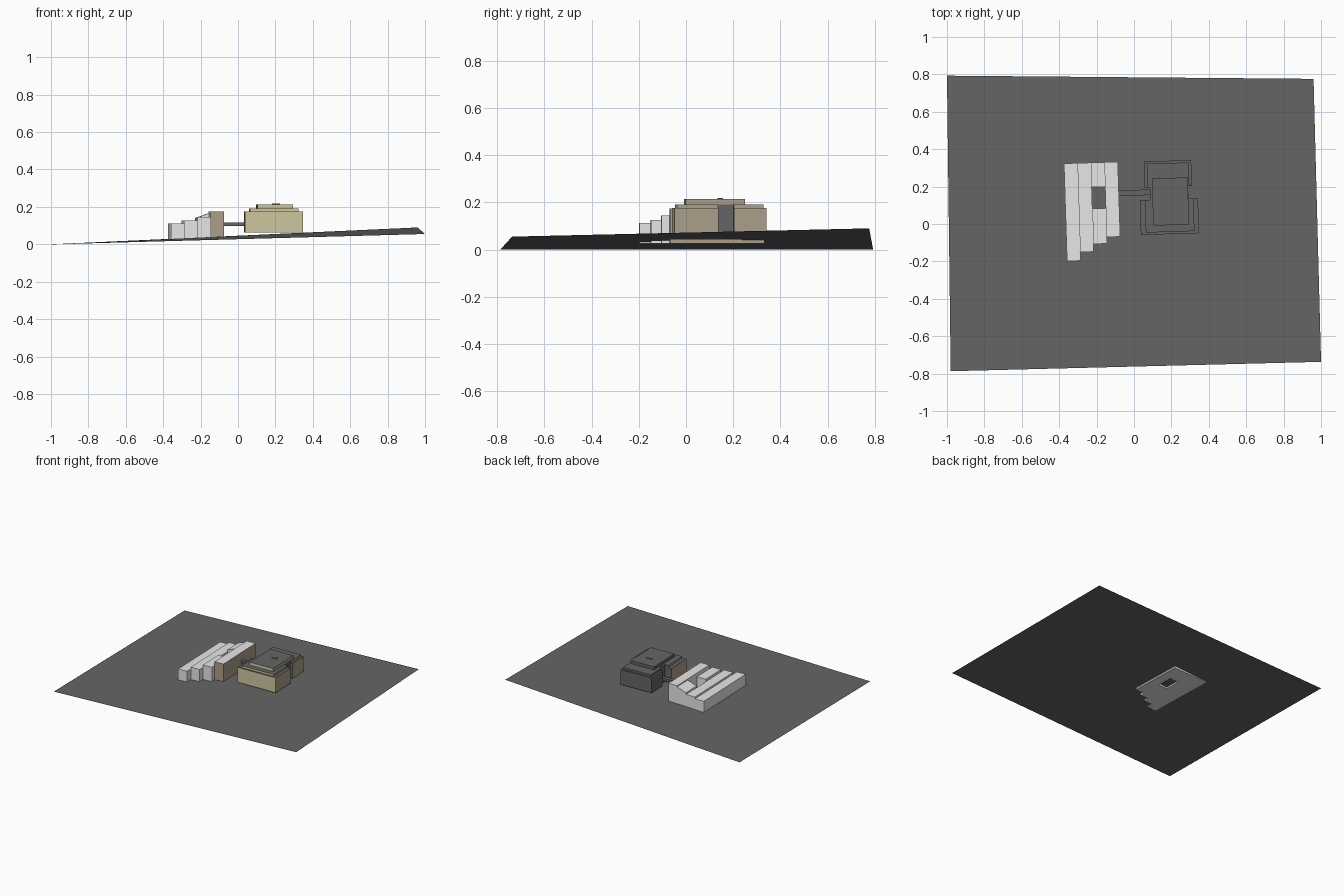
import bpy, bmesh, math
from mathutils import Matrix

if "Cube" in bpy.data.objects:
    bpy.data.objects.remove(bpy.data.objects["Cube"])

ROT = Matrix.Rotation(math.radians(1.8), 4, 'Z')  # site axis is slightly turned


def mat(name, rgb):
    m = bpy.data.materials.new(name)
    m.diffuse_color = (*rgb, 1)
    m.use_nodes = True
    m.node_tree.nodes["Principled BSDF"].inputs["Base Color"].default_value = m.diffuse_color
    return m


WHITE = mat("white_cladding", (0.9, 0.9, 0.9))
DARK = mat("dark_grey", (0.13, 0.13, 0.13))
KHAKI = mat("khaki_wall", (0.62, 0.57, 0.35))
BROWN = mat("brown_wall", (0.42, 0.35, 0.26))
MATS = [WHITE, DARK, KHAKI, BROWN]


def prism(name, outline, z0, z1, rule, top=None):
    """Extrude a plan outline; rule(normal, centre) gives the material of each face."""
    bm = bmesh.new()
    face = bm.faces.new([bm.verts.new((x, y, z0)) for x, y in outline])
    out = bmesh.ops.extrude_face_region(bm, geom=[face], use_keep_orig=True)
    for v in out["geom"]:
        if isinstance(v, bmesh.types.BMVert):
            v.co.z = top(v.co) if top else z1
    bmesh.ops.recalc_face_normals(bm, faces=bm.faces[:])
    bm.normal_update()
    for f in bm.faces:
        f.material_index = MATS.index(rule(f.normal, f.calc_center_median()))
    bm.transform(ROT)
    me = bpy.data.meshes.new(name)
    bm.to_mesh(me)
    bm.free()
    for m in MATS:
        me.materials.append(m)
    ob = bpy.data.objects.new(name, me)
    bpy.context.collection.objects.link(ob)
    return ob


def rect(x0, x1, y0, y1):
    return [(x0, y0), (x1, y0), (x1, y1), (x0, y1)]


def white(n, c):
    return WHITE


def dark(n, c):
    return DARK


def east_strip(n, c):
    return BROWN if n.x > 0.5 or n.y < -0.5 else WHITE


def hall(n, c):
    # khaki front, brown sides, dark roof, back and recesses
    if abs(n.z) > 0.5 or n.y > 0.5 or 0.12 < c.y < 0.2:
        return DARK
    if n.y < -0.5:
        return KHAKI
    if n.x > 0.5 or c.y < 0.12:
        return BROWN
    return DARK


# Sloping ground sheet
ground = bpy.data.meshes.new("ground")
ground.from_pydata([(-0.98, -0.787, 0), (1, -0.737, 0.055), (0.96, 0.776, 0.09), (-1, 0.793, 0)],
                   [], [(0, 1, 2, 3)])
ground.materials.append(DARK)
bpy.context.collection.objects.link(bpy.data.objects.new("ground", ground))

# Stepped white strips, each one shorter and taller towards the east
BASE, BACK = 0.025, 0.335
EDGES = [-0.364, -0.292, -0.22, -0.148, -0.076]
FRONTS = [-0.187, -0.141, -0.10, -0.065]
TOPS = [0.112, 0.126, 0.145, 0.174]
for i in (0, 1, 3):
    prism(f"strip_{i + 1}", rect(EDGES[i], EDGES[i + 1], FRONTS[i], BACK), BASE, TOPS[i],
          east_strip if i == 3 else white)
# Third strip is broken by an open court; its back part has a sloping roof
prism("strip_3_front", rect(EDGES[2], EDGES[3], FRONTS[2], 0.089), BASE, TOPS[2], white)
prism("strip_3_back", rect(EDGES[2], EDGES[3], 0.204, BACK), BASE, 0, white,
      top=lambda co: 0.14 if co.x < -0.18 else 0.166)

# Bridge between the two buildings
prism("bridge", rect(-0.076, 0.09, 0.152, 0.182), 0.097, 0.116, dark)


def h_plan(south, north, core):
    """H-shaped plan: wide south bar, north bar and a recessed core."""
    (a, b, y0), (c, d, y1), (e, f) = south, north, core
    r0, r1 = 0.126, 0.193
    return [(a, y0), (b, y0), (b, r0), (f, r0), (f, r1), (d, r1), (d, y1),
            (c, y1), (c, r1), (e, r1), (e, r0), (a, r0)]


# Hall: main block, attic tier, rooftop block and vent
prism("hall_block", h_plan((0.035, 0.346, -0.06), (0.063, 0.316, 0.332), (0.09, 0.295)),
      0.064, 0.176, hall)
prism("hall_attic", h_plan((0.062, 0.322, -0.048), (0.078, 0.302, 0.32), (0.09, 0.295)),
      0.174, 0.191, hall)
prism("rooftop_block", rect(0.103, 0.294, -0.012, 0.24), 0.189, 0.214,
      lambda n, c: KHAKI if n.y < -0.5 else BROWN if n.x > 0.5 else DARK)
prism("roof_vent", rect(0.187, 0.228, 0.128, 0.149), 0.212, 0.218, dark)
